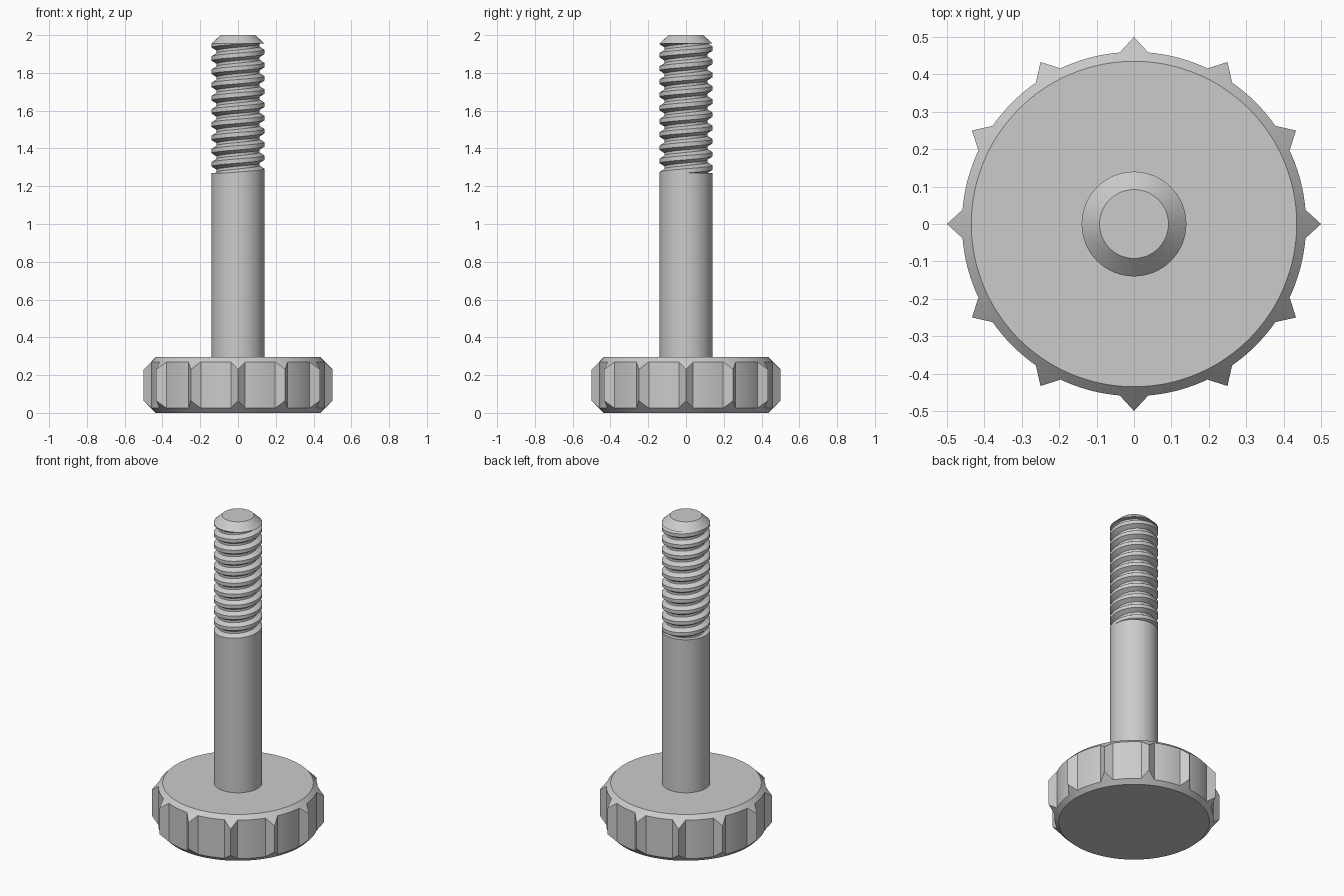
import bpy, bmesh
from math import sin, cos, pi, radians, floor
from mathutils import Vector

if "Cube" in bpy.data.objects:
    bpy.data.objects.remove(bpy.data.objects["Cube"])


def finish(name, bm):
    bmesh.ops.remove_doubles(bm, verts=bm.verts[:], dist=1e-5)
    bmesh.ops.recalc_face_normals(bm, faces=bm.faces[:])
    mesh = bpy.data.meshes.new(name)
    bm.to_mesh(mesh)
    bm.free()
    ob = bpy.data.objects.new(name, mesh)
    bpy.context.collection.objects.link(ob)
    bpy.ops.object.select_all(action='DESELECT')
    ob.select_set(True)
    bpy.context.view_layer.objects.active = ob
    bpy.ops.object.shade_smooth_by_angle(angle=radians(28))
    return ob


def skin(bm, columns):
    """Join neighbouring columns of points with quads."""
    grid = [[bm.verts.new(p) for p in col] for col in columns]
    for a, b in zip(grid, grid[1:]):
        for i in range(len(a) - 1):
            bm.faces.new((a[i], b[i], b[i + 1], a[i + 1]))
    return grid


def polar(r, a, z=0.0):
    return Vector((r * cos(a), r * sin(a), z))


# Thumb head: round disc with twelve pointed ribs, cut by 45 degree chamfers
HEAD_H, RIM, BODY, TIP = 0.295, 0.435, 0.46, 0.5
half = radians(4.75)
outline = []
for k in range(12):
    a = k * pi / 6
    base0, tip, base1 = polar(BODY, a - half), polar(TIP, a), polar(BODY, a + half)
    outline += [base0.lerp(tip, t / 3) for t in range(3)]
    outline += [tip.lerp(base1, t / 3) for t in range(3)]
    gap = pi / 6 - 2 * half
    outline += [polar(BODY, a + half + gap * t / 8) for t in range(8)]
outline.append(outline[0])

columns = []
for p in outline:
    drop = p.length - RIM
    rim = p.normalized() * RIM
    up = Vector((0, 0, 1))
    columns.append([rim, p + up * drop, p + up * (HEAD_H - drop), rim + up * HEAD_H])
bm = bmesh.new()
grid = skin(bm, columns)
bm.faces.new([c[0] for c in grid[:-1]])
bm.faces.new([c[-1] for c in grid[:-1]])
finish("thumb_head", bm)

# Threaded shank: plain rod, helical thread and chamfered end
R, ROOT, PITCH, Z0, Z1, SIDES = 0.14, 0.113, 0.07, 1.27, 1.955, 64
# one thread turn: (fraction of pitch, radius)
PROFILE = [(0.0, R), (0.32, R), (0.56, ROOT), (0.76, ROOT), (1.0, R)]


def thread_radius(z, turn):
    f = (z - Z0) / PITCH - turn
    f -= floor(f)
    for (f0, r0), (f1, r1) in zip(PROFILE, PROFILE[1:]):
        if f <= f1:
            return r0 + (r1 - r0) * (f - f0) / (f1 - f0)
    return R


columns = []
for s in range(SIDES + 1):
    turn = s / SIDES
    a = turn * 2 * pi
    col = [polar(R, a, HEAD_H), polar(R, a, Z0)]
    for k in range(-2, int((Z1 - Z0) / PITCH) + 3):
        for f, _ in PROFILE[:-1]:
            z = min(max(Z0 + PITCH * (k + turn + f), Z0), Z1)
            col.append(polar(thread_radius(z, turn), a, z))
    col += [polar(R, a, Z1), polar(0.092, a, 2.0)]
    columns.append(col)
bm = bmesh.new()
grid = skin(bm, columns)
bm.faces.new([c[-1] for c in grid[:-1]])
finish("threaded_shank", bm)
